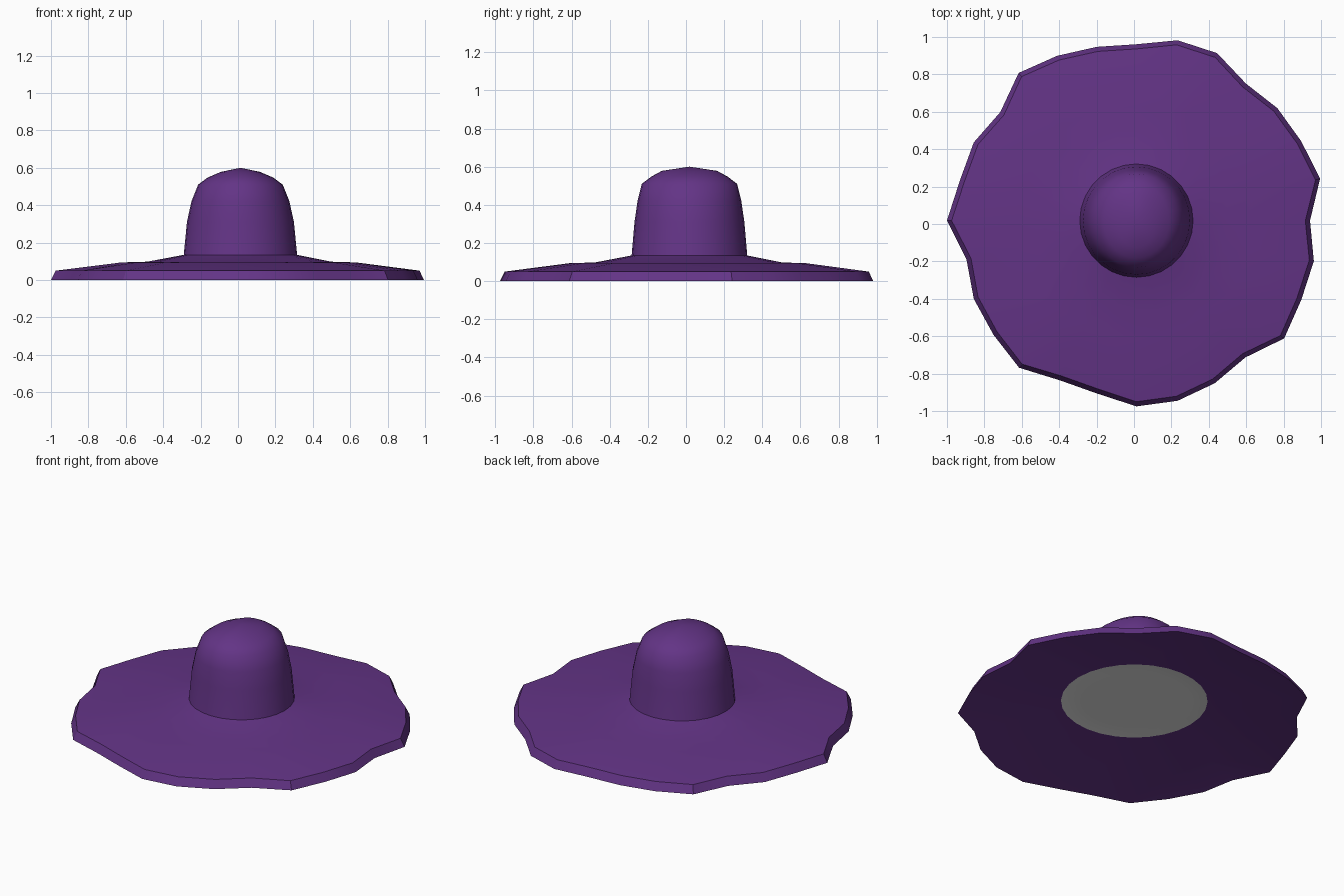
import bpy, bmesh, math

if "Cube" in bpy.data.objects:
    bpy.data.objects.remove(bpy.data.objects["Cube"])

SEG = 28
CX, CY = 0.0, 0.005
# uneven outer radius of the brim, one value per segment, counter-clockwise from +x
RIM = [.925, 1.004, .975, .961, .935, .991, .986, .94, .95, .975, 1.007, .928, .962, .965,
       1.01, .929, .962, .975, 1.003, .944, .945, .99, .985, .962, .932, 1.007, .975, .97]
CX, CY = 0.013, 0.018


def material(name, rgb):
    m = bpy.data.materials.new(name)
    m.diffuse_color = (*rgb, 1)
    m.use_nodes = True
    m.node_tree.nodes["Principled BSDF"].inputs["Base Color"].default_value = m.diffuse_color
    return m


purple = material("purple_felt", (0.125, 0.034, 0.238))
grey = material("grey_lining", (0.8, 0.8, 0.8))


def add_ring(bm, radius, z):
    """radius(i) gives the x and y radius at segment i"""
    ring = []
    for i in range(SEG):
        a = 2 * math.pi * i / SEG
        rx, ry = radius(i)
        ring.append(bm.verts.new((CX + rx * math.cos(a), CY + ry * math.sin(a), z)))
    return ring


def bridge(bm, a, b, mat=0):
    for i in range(SEG):
        j = (i + 1) % SEG
        f = bm.faces.new((a[i], a[j], b[j], b[i]))
        f.material_index = mat


def finish(bm, name, angle):
    bmesh.ops.recalc_face_normals(bm, faces=bm.faces)
    me = bpy.data.meshes.new(name)
    bm.to_mesh(me)
    bm.free()
    me.materials.append(purple)
    me.materials.append(grey)
    ob = bpy.data.objects.new(name, me)
    bpy.context.collection.objects.link(ob)
    bpy.ops.object.select_all(action='DESELECT')
    ob.select_set(True)
    bpy.context.view_layer.objects.active = ob
    bpy.ops.object.shade_smooth_by_angle(angle=math.radians(angle))


# brim: (mean radius, share of the wavy outline, z), from inner top round to inner underside
brim_profile = [(.295, 0, .136), (.49, .2, .098), (.62, .4, .094), (.945, 1, .05),
                (.97, 1, 0), (.42, 0, .095), (.311, 0, .095)]
bm = bmesh.new()
rings = []
for r, wave, z in brim_profile:
    rings.append(add_ring(bm, lambda i: (r + wave * (RIM[i] - .967),) * 2, z))
for k in range(len(rings) - 1):
    bridge(bm, rings[k], rings[k + 1], mat=1 if k == 5 else 0)
bridge(bm, rings[-1], rings[0], mat=1)
finish(bm, "brim", 30)

# crown: (x radius, y radius, z), closed below by the grey lining
crown_profile = [(.311, .311, .095), (.303, .303, .135), (.286, .288, .31), (.262, .272, .42),
                 (.226, .25, .51), (.175, .2, .548), (.105, .145, .578)]
bm = bmesh.new()
rings = []
for rx, ry, z in crown_profile:
    rings.append(add_ring(bm, lambda i: (rx, ry), z))
for a, b in zip(rings, rings[1:]):
    bridge(bm, a, b)
tip = bm.verts.new((CX, CY, .6))
for i in range(SEG):
    bm.faces.new((rings[-1][i], rings[-1][(i + 1) % SEG], tip))
bm.faces.new(rings[0]).material_index = 1
finish(bm, "crown", 50)
